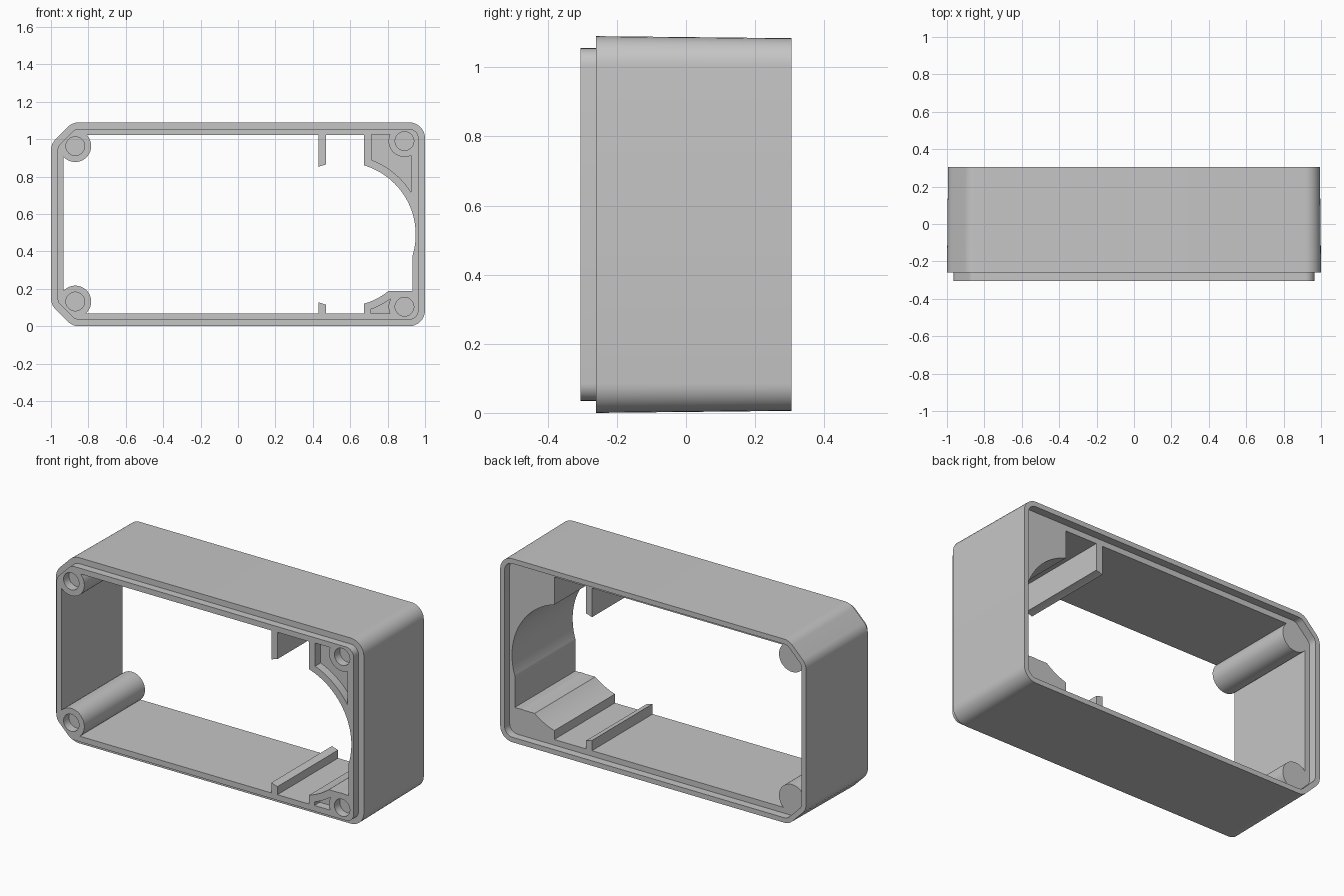
import bpy, bmesh, math
from mathutils import Vector

if "Cube" in bpy.data.objects:
    bpy.data.objects.remove(bpy.data.objects["Cube"])

HEIGHT = 1.09
FRONT, SHOULDER, BACK = -0.305, -0.26, 0.305
WALL, LIP = 0.068, 0.035
ARC_X, ARC_Z, ARC_R = 0.564, 0.49, 0.386
POSTS = [(-0.87, 0.963), (-0.87, 0.132), (0.89, 0.99), (0.89, 0.104)]
POST_R = 0.085
GREY = (0.56, 0.56, 0.56, 1)

grey = bpy.data.materials.new("matte_grey")
grey.use_nodes = True
grey.diffuse_color = GREY
grey.node_tree.nodes["Principled BSDF"].inputs["Base Color"].default_value = GREY


def loft(name, near, y0, far, y1):
    """Closed solid between two matching xz outlines."""
    bm = bmesh.new()
    a = [bm.verts.new((x, y0, z)) for x, z in near]
    b = [bm.verts.new((x, y1, z)) for x, z in far]
    bm.faces.new(a)
    bm.faces.new(b[::-1])
    for i in range(len(a)):
        j = (i + 1) % len(a)
        bm.faces.new((a[j], a[i], b[i], b[j]))
    bmesh.ops.recalc_face_normals(bm, faces=bm.faces)
    mesh = bpy.data.meshes.new(name)
    bm.to_mesh(mesh)
    bm.free()
    mesh.materials.append(grey)
    obj = bpy.data.objects.new(name, mesh)
    bpy.context.collection.objects.link(obj)
    return obj


def box(name, x0, x1, z0, z1, y0, y1):
    pts = [(x0, z0), (x1, z0), (x1, z1), (x0, z1)]
    return loft(name, pts, y0, pts, y1)


def rod(name, x, z, r, y0, y1, n=48):
    pts = [(x + r * math.cos(math.tau * i / n), z + r * math.sin(math.tau * i / n)) for i in range(n)]
    return loft(name, pts, y0, pts, y1)


def combine(obj, other, operation):
    """Apply a boolean and discard the helper."""
    mod = obj.modifiers.new("combine", 'BOOLEAN')
    mod.operation, mod.solver, mod.object = operation, 'EXACT', other
    bpy.context.view_layer.objects.active = obj
    bpy.ops.object.modifier_apply(modifier=mod.name)
    bpy.data.objects.remove(other)


def outline(inset, steps=8):
    """Rounded outline with chamfers on one end, moved inwards by inset."""
    w, lo, hi = 1 - inset, inset, HEIGHT - inset
    c = 0.115 - 0.586 * inset
    r = max(0.085 - inset, 0.012)
    corners = [(-w + c, lo), (w, lo), (w, hi), (-w + c, hi), (-w, hi - c), (-w, lo + c)]
    pts = []
    for i, corner in enumerate(corners):
        p = Vector(corner)
        u = (Vector(corners[i - 1]) - p).normalized()
        v = (Vector(corners[(i + 1) % len(corners)]) - p).normalized()
        half = u.angle(v) / 2
        centre = p + (u + v).normalized() * r / math.sin(half)
        start = p + u * r / math.tan(half) - centre
        end = p + v * r / math.tan(half) - centre
        a0 = math.atan2(start.y, start.x)
        sweep = (math.atan2(end.y, end.x) - a0) % math.tau
        for k in range(steps + 1):
            a = a0 + sweep * k / steps
            pts.append((centre.x + r * math.cos(a), centre.y + r * math.sin(a)))
    return pts


# Slightly tapered outer body with the narrower front lip
frame = loft("enclosure_frame", outline(0), SHOULDER, outline(0.006), BACK)
combine(frame, loft("lip", outline(LIP), FRONT, outline(LIP), 0.1), 'UNION')

# Opening, leaving the posts, corner fillers and ribs standing
opening = loft("opening", outline(WALL), -1, outline(WALL), 1)
for x, z in POSTS:
    combine(opening, rod("post", x, z, POST_R, -1.5, 0.29), 'DIFFERENCE')
for x0, x1, z0, z1 in [(0.675, 1.1, 0.5, 1.2), (0.675, 1.1, -0.1, 0.187),
                       (0.43, 0.47, 0.8, 1.2), (0.43, 0.47, -0.1, 0.2)]:
    combine(opening, box("filler", x0, x1, z0, z1, -1.5, 0.29), 'DIFFERENCE')
combine(frame, opening, 'DIFFERENCE')

# Large round clearance through fillers, ribs and side wall
combine(frame, rod("round_clearance", ARC_X, ARC_Z, ARC_R, -1, 1, 128), 'DIFFERENCE')

# Stepped recess around the back edge
combine(frame, loft("back_recess", outline(LIP), 0.258, outline(LIP), 1), 'DIFFERENCE')

# Shallow pockets in the corner fillers
for (x0, x1, z0, z1), (px, pz) in [((0.715, 0.925, 0.6, 1.024), POSTS[2]),
                                   ((0.71, 0.815, 0.069, 0.17), POSTS[3])]:
    pocket = box("pocket", x0, x1, z0, z1, -0.5, FRONT + 0.05)
    combine(pocket, rod("rim", ARC_X, ARC_Z, ARC_R + 0.04, -1, 1, 128), 'DIFFERENCE')
    combine(pocket, rod("boss", px, pz, POST_R, -1, 1), 'DIFFERENCE')
    combine(frame, pocket, 'DIFFERENCE')

# Blind screw holes
for x, z in POSTS:
    combine(frame, rod("screw_hole", x, z, 0.05, -0.5, FRONT + 0.05), 'DIFFERENCE')

# Smooth rounds, crisp edges
bpy.ops.object.select_all(action='DESELECT')
frame.select_set(True)
bpy.context.view_layer.objects.active = frame
bpy.ops.object.shade_smooth_by_angle(angle=math.radians(25))
